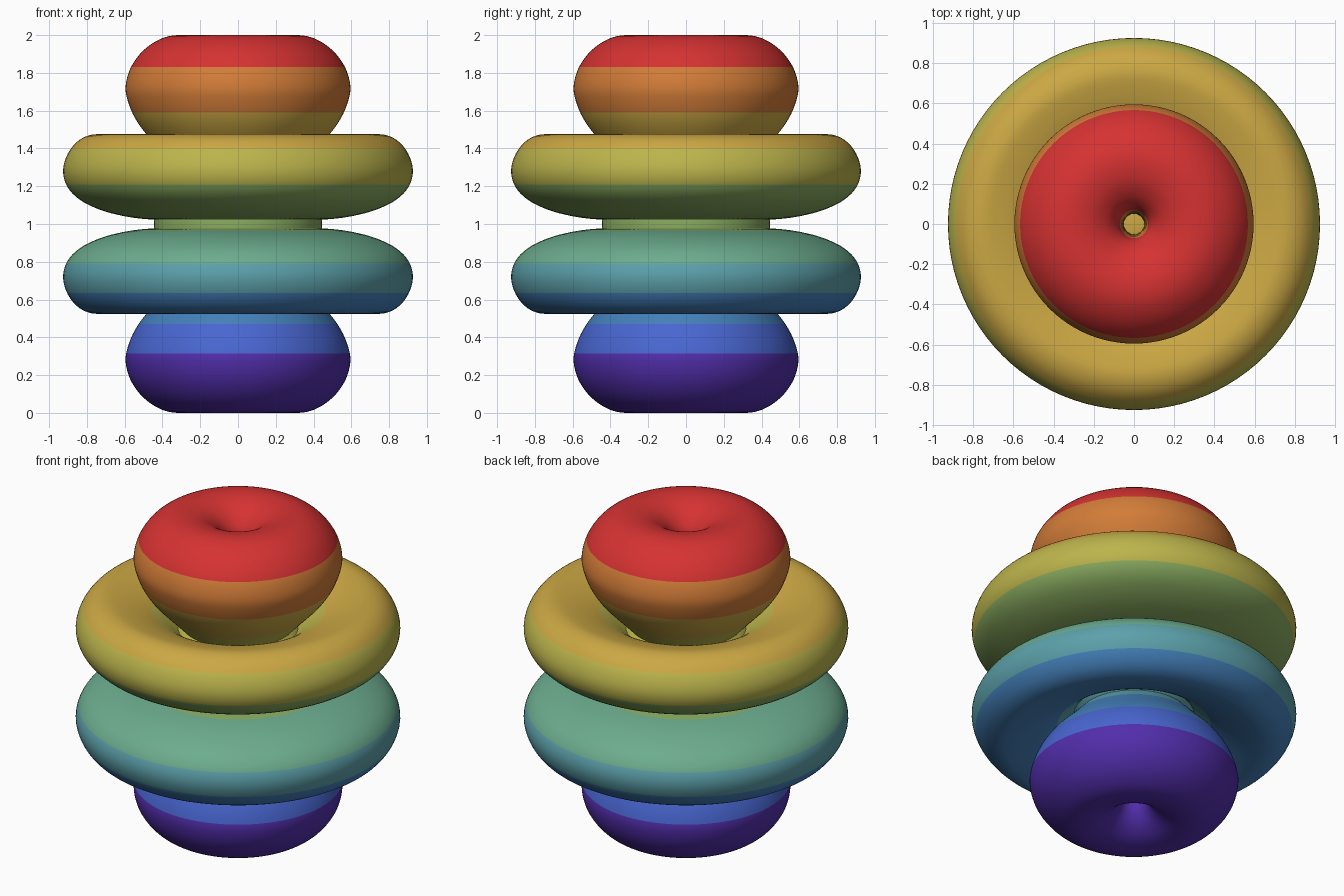
import bpy, bmesh, math
from mathutils import Vector

if "Cube" in bpy.data.objects:
    bpy.data.objects.remove(bpy.data.objects["Cube"])

SEGMENTS = 96
MIDDLE = 1.0

# Colour bands from bottom to top: name, upper height, display colour
BANDS = [
    ("purple", 0.315, (82, 46, 172)),
    ("blue", 0.47, (72, 102, 208)),
    ("steel_blue", 0.635, (68, 128, 186)),
    ("teal", 0.79, (92, 160, 170)),
    ("sea_green", 0.965, (108, 172, 142)),
    ("leaf_green", 1.21, (138, 172, 96)),
    ("olive_yellow", 1.40, (188, 180, 76)),
    ("gold", 1.59, (204, 168, 68)),
    ("orange", 1.83, (210, 124, 56)),
    ("red", 9.0, (214, 50, 50)),
]


def linear(v):
    v /= 255
    return v / 12.92 if v <= 0.04045 else ((v + 0.055) / 1.055) ** 2.4


def make_material(name, rgb):
    mat = bpy.data.materials.new(name)
    mat.use_nodes = True
    colour = (*[linear(c) for c in rgb], 1)
    mat.diffuse_color = colour
    bsdf = next(n for n in mat.node_tree.nodes if n.type == "BSDF_PRINCIPLED")
    bsdf.inputs["Base Color"].default_value = colour
    bsdf.inputs["Roughness"].default_value = 0.6
    return mat


MATERIALS = [make_material(n, c) for n, _, c in BANDS]


def smooth_profile(points, steps=4):
    """Run a Catmull-Rom curve through the points."""
    p = [Vector(q) for q in points]
    p = [2 * p[0] - p[1]] + p + [2 * p[-1] - p[-2]]
    curve = []
    for a, b, c, d in zip(p, p[1:], p[2:], p[3:]):
        for k in range(steps):
            t = k / steps
            curve.append(0.5 * (2 * b + (c - a) * t + (2 * a - 5 * b + 4 * c - d) * t**2
                                + (3 * b - a - 3 * c + d) * t**3))
    return curve + [p[-2]]


def finish(name, bm):
    """Cut the mesh at the band heights, then colour each band."""
    for _, top, _ in BANDS[:-1]:
        bmesh.ops.bisect_plane(bm, geom=bm.verts[:] + bm.edges[:] + bm.faces[:],
                               dist=1e-4, plane_co=(0, 0, top), plane_no=(0, 0, 1))
    for f in bm.faces:
        z = f.calc_center_median().z
        f.material_index = next(i for i, b in enumerate(BANDS) if z < b[1])
    mesh = bpy.data.meshes.new(name)
    bm.to_mesh(mesh)
    bm.free()
    for mat in MATERIALS:
        mesh.materials.append(mat)
    obj = bpy.data.objects.new(name, mesh)
    bpy.context.collection.objects.link(obj)
    bpy.ops.object.select_all(action="DESELECT")
    obj.select_set(True)
    bpy.context.view_layer.objects.active = obj
    bpy.ops.object.shade_smooth_by_angle(angle=math.radians(45))


def revolve(name, curve):
    """Turn a profile of (radius, height) around the vertical axis."""
    bm = bmesh.new()
    rings = []
    for j in range(SEGMENTS):
        a = math.tau * j / SEGMENTS
        rings.append([bm.verts.new((r * math.cos(a), r * math.sin(a), MIDDLE + z))
                      for r, z in curve])
    for j, here in enumerate(rings):
        there = rings[(j + 1) % SEGMENTS]
        for i in range(len(curve) - 1):
            bm.faces.new((here[i], here[i + 1], there[i + 1], there[i]))
    finish(name, bm)


# End lobe: dimple wall, rounded crown, tapering underside
lobe = [(.05, .40), (.055, .65), (.07, .83), (.105, .905), (.16, .955), (.23, .988),
        (.32, 1), (.41, .98), (.50, .92), (.567, .83), (.595, .73), (.583, .65),
        (.545, .56), (.485, .475), (.40, .385), (.31, .29)]
# Wide ring: inner slope, top, rounded rim, flat underside
ring = [(.31, .25), (.40, .335), (.48, .39), (.57, .432), (.67, .463), (.76, .475),
        (.84, .445), (.90, .375), (.926, .285), (.905, .20), (.84, .13), (.73, .075),
        (.61, .043), (.50, .027), (.40, .022)]

for part, points in (("lobe", lobe), ("ring", ring)):
    curve = smooth_profile(points)
    revolve("upper_" + part, curve)
    revolve("lower_" + part, [(r, -z) for r, z in reversed(curve)])

# Round core that joins the parts in the middle
bm = bmesh.new()
bmesh.ops.create_uvsphere(bm, u_segments=SEGMENTS, v_segments=48, radius=0.445)
bmesh.ops.translate(bm, verts=bm.verts, vec=(0, 0, MIDDLE))
finish("core", bm)
